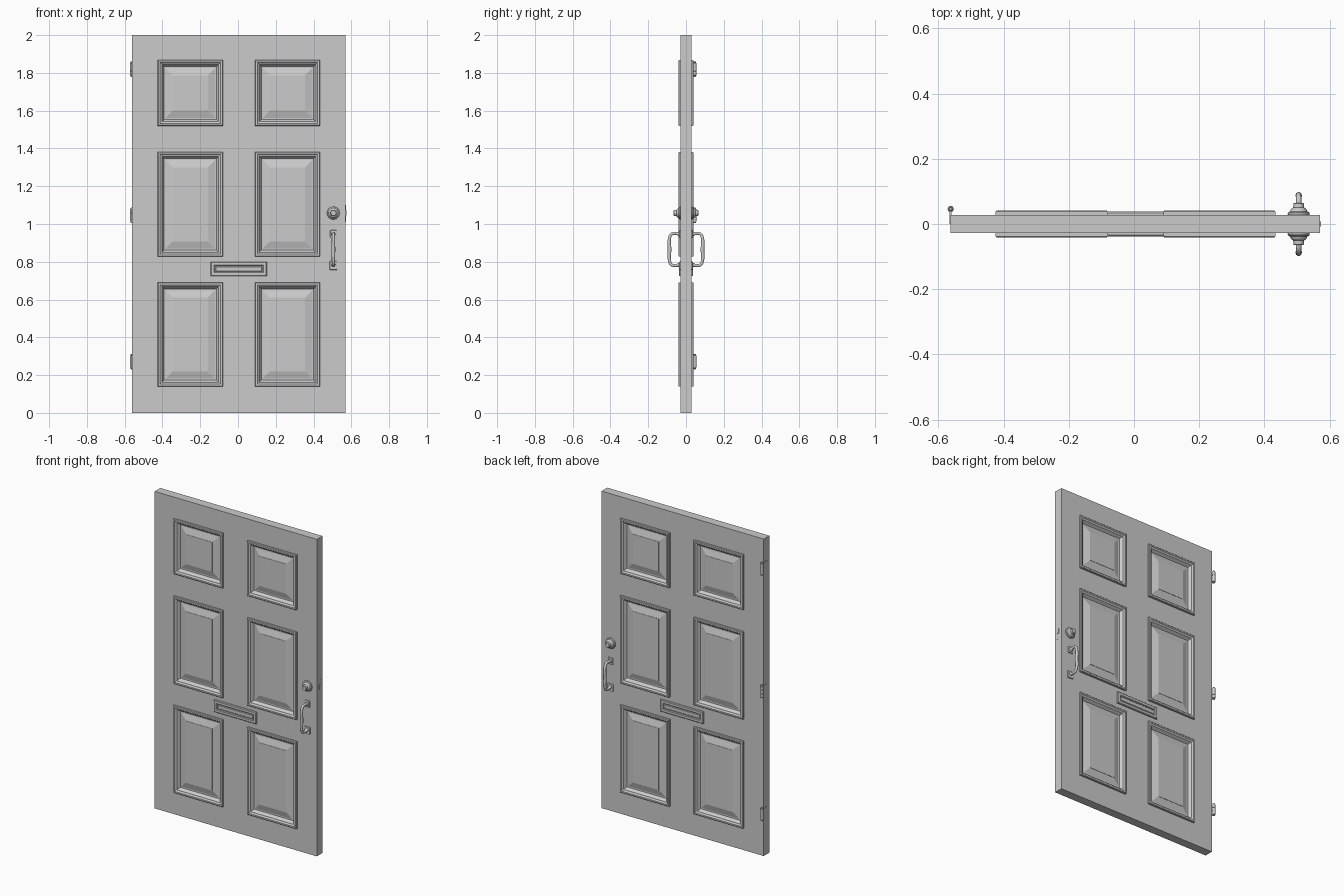
import bpy, bmesh, math
from mathutils import Vector

if "Cube" in bpy.data.objects:
    bpy.data.objects.remove(bpy.data.objects["Cube"])

XL, XA, XB, XC, XD, XR = -0.562, -0.425, -0.08, 0.09, 0.434, 0.571
T = 0.028  # half thickness of the door


def finish(name, bm, smooth=False):
    bmesh.ops.recalc_face_normals(bm, faces=bm.faces)
    me = bpy.data.meshes.new(name)
    bm.to_mesh(me)
    bm.free()
    ob = bpy.data.objects.new(name, me)
    bpy.context.collection.objects.link(ob)
    if smooth:
        bpy.ops.object.select_all(action='DESELECT')
        ob.select_set(True)
        bpy.context.view_layer.objects.active = ob
        bpy.ops.object.shade_smooth_by_angle(angle=math.radians(35))
    return ob


def box(name, x0, x1, y0, y1, z0, z1, bevel=0.0):
    bm = bmesh.new()
    bmesh.ops.create_cube(bm, size=1)
    for v in bm.verts:
        v.co = ((x0 + x1) / 2 + v.co.x * (x1 - x0),
                (y0 + y1) / 2 + v.co.y * (y1 - y0),
                (z0 + z1) / 2 + v.co.z * (z1 - z0))
    if bevel:
        bmesh.ops.bevel(bm, geom=bm.edges[:], offset=bevel, segments=2,
                        profile=0.5, affect='EDGES')
    return finish(name, bm)


def framed(name, x0, x1, z0, z1, side, profile):
    """Rectangular rings following (inset, height) points, closed by a flat field."""
    bm = bmesh.new()
    rings = []
    for d, y in profile:
        rings.append([bm.verts.new((x, side * y, z)) for x, z in (
            (x0 + d, z0 + d), (x1 - d, z0 + d), (x1 - d, z1 - d), (x0 + d, z1 - d))])
    for a, b in zip(rings, rings[1:]):
        for i in range(4):
            j = (i + 1) % 4
            bm.faces.new((a[i], a[j], b[j], b[i]))
    bm.faces.new(rings[-1])
    ob = finish(name, bm)
    # open shells: make the field face outward
    if ob.data.polygons[-1].normal.y * side < 0:
        ob.data.flip_normals()
    return ob


def lathe(name, profile, origin, axis, n=24):
    """Turn (radius, distance) points about an axis through origin."""
    bm = bmesh.new()
    rot = Vector((0, 0, 1)).rotation_difference(Vector(axis)).to_matrix()
    rings = []
    for r, h in profile:
        rings.append([bm.verts.new(Vector(origin) + rot @ Vector(
            (r * math.cos(2 * math.pi * i / n), r * math.sin(2 * math.pi * i / n), h)))
            for i in range(n)])
    for a, b in zip(rings, rings[1:]):
        for i in range(n):
            j = (i + 1) % n
            bm.faces.new((a[i], a[j], b[j], b[i]))
    bm.faces.new(rings[0])
    bm.faces.new(rings[-1])
    return finish(name, bm, True)


def tube(name, points, radius):
    """Round bar through (x, y, z, thickness factor) points."""
    cu = bpy.data.curves.new(name, 'CURVE')
    cu.dimensions = '3D'
    cu.bevel_depth = radius
    cu.bevel_resolution = 3
    cu.resolution_u = 6
    cu.use_fill_caps = True
    sp = cu.splines.new('BEZIER')
    sp.bezier_points.add(len(points) - 1)
    for p, (x, y, z, r) in zip(sp.bezier_points, points):
        p.co = (x, y, z)
        p.radius = r
        p.handle_left_type = p.handle_right_type = 'AUTO'
    ob = bpy.data.objects.new(name, cu)
    bpy.context.collection.objects.link(ob)
    bpy.ops.object.select_all(action='DESELECT')
    ob.select_set(True)
    bpy.context.view_layer.objects.active = ob
    bpy.ops.object.convert(target='MESH')
    bpy.ops.object.shade_smooth_by_angle(angle=math.radians(40))


# stiles, rails and centre muntins
rows = [(0.14, 0.69), (0.828, 1.38), (1.52, 1.867)]
box("hinge_stile", XL, XA, -T, T, 0, 2)
box("lock_stile", XD, XR - 0.001, -T, T, 0, 2)
levels = [0] + [z for row in rows for z in row] + [2]
for i in range(0, len(levels), 2):
    box(f"rail_{i // 2}", XA, XD, -T, T, levels[i], levels[i + 1])
for i, (z0, z1) in enumerate(rows):
    box(f"muntin_{i}", XB, XC, -T, T, z0, z1)

# raised-field panels with moulded borders, on both faces
moulding = [(0, T - 0.004), (0, 0.038), (0.003, 0.041), (0.012, 0.041), (0.016, 0.036),
            (0.022, 0.034), (0.030, 0.022), (0.034, 0.016), (0.042, 0.016),
            (0.080, 0.027), (0.080, 0.029), (0.084, 0.029)]
slot = [(0, T - 0.002), (0, 0.034), (0.004, 0.038), (0.018, 0.038), (0.022, 0.035),
        (0.022, 0.031), (0.025, 0.031), (0.028, 0.034)]

for side, face in ((-1, "front"), (1, "back")):
    for i, (z0, z1) in enumerate(rows):
        for x0, x1, lr in ((XA, XB, "left"), (XC, XD, "right")):
            framed(f"{face}_panel_{lr}_{i}", x0, x1, z0, z1, side, moulding)

    # letter slot with flap
    framed(f"{face}_letter_slot", -0.145, 0.153, 0.724, 0.80, side, slot)

    # lock rosette, cylinder and key slot
    lx, lz = 0.505, 1.058
    lathe(f"{face}_lock",
          [(0.033, 0), (0.034, 0.004), (0.032, 0.009), (0.026, 0.012), (0.024, 0.018),
           (0.020, 0.022), (0.017, 0.023), (0.016, 0.036), (0.014, 0.038)],
          (lx, side * (T - 0.001), lz), (0, side, 0))
    y = sorted((side * 0.060, side * 0.0665))
    box(f"{face}_key_slot", lx - 0.002, lx + 0.002, *y, lz - 0.009, lz + 0.009)

    # pull handle with end plates
    hx = 0.505
    tube(f"{face}_pull_handle",
         [(hx, side * 0.030, 0.944, 1.3), (hx, side * 0.055, 0.950, 0.9),
          (hx, side * 0.078, 0.945, 0.9), (hx, side * 0.087, 0.925, 1.0),
          (hx, side * 0.087, 0.865, 1.15), (hx, side * 0.087, 0.805, 1.0),
          (hx, side * 0.078, 0.785, 0.9), (hx, side * 0.055, 0.780, 0.9),
          (hx, side * 0.030, 0.786, 1.3)], 0.0088)
    y = sorted((side * (T - 0.002), side * 0.036))
    box(f"{face}_handle_upper_plate", hx - 0.017, hx + 0.017, *y, 0.925, 0.968, 0.004)
    box(f"{face}_handle_lower_plate", hx - 0.020, hx + 0.020, *y, 0.757, 0.803, 0.004)

# latch plate and bolt on the lock edge
box("latch_plate", XR - 0.004, XR, -0.012, 0.012, 1.01, 1.10)
box("latch_bolt", XR - 0.004, XR + 0.003, -0.007, 0.007, 1.045, 1.075)

# hinges: leaf on the edge, knuckle barrel and finials at the back
for i, z in enumerate((0.272, 1.046, 1.82)):
    box(f"hinge_leaf_{i}", XL - 0.003, XL + 0.003, 0.0, 0.046, z - 0.033, z + 0.033)
    pts = [(0.004, -0.041), (0.007, -0.038), (0.007, -0.034), (0.004, -0.033)]
    for k in range(3):
        a = -0.033 + 0.022 * k
        pts += [(0.0095, a + 0.0005), (0.0095, a + 0.0215), (0.008, a + 0.022)]
    pts += [(0.004, 0.033), (0.007, 0.034), (0.007, 0.038), (0.004, 0.041)]
    lathe(f"hinge_barrel_{i}", pts, (XL, 0.046, z), (0, 0, 1), 16)
